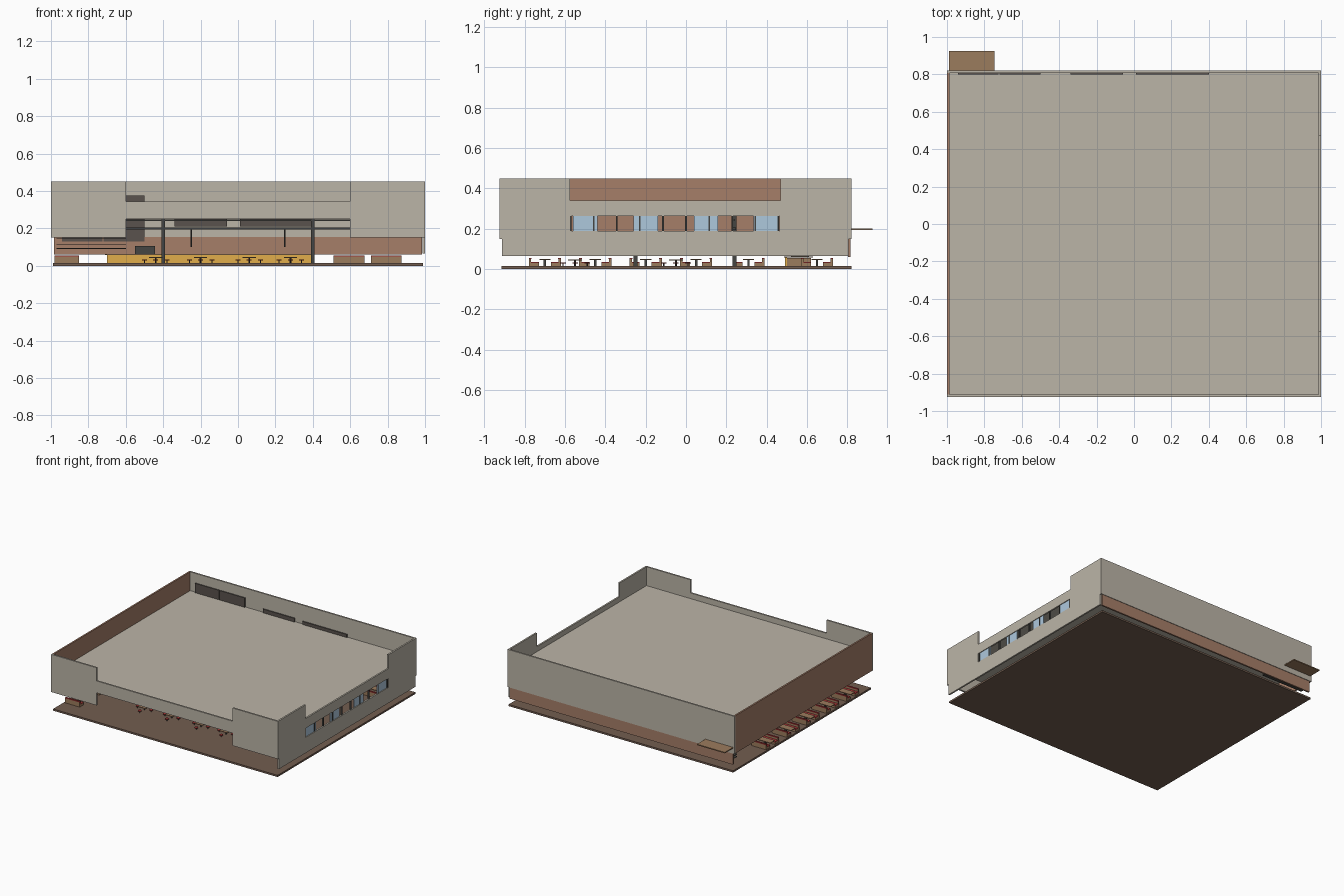
import bpy, bmesh, math
from mathutils import Vector

if "Cube" in bpy.data.objects:
    bpy.data.objects.remove(bpy.data.objects["Cube"])

mats = {}
COLORS = {
    "stone": (0.50, 0.46, 0.39, 1), "brick": (0.38, 0.21, 0.14, 1),
    "floor": (0.17, 0.11, 0.08, 1), "dark": (0.06, 0.06, 0.055, 1),
    "wood": (0.33, 0.20, 0.11, 1), "amber": (0.75, 0.42, 0.07, 1),
    "red": (0.40, 0.04, 0.04, 1), "glass": (0.42, 0.58, 0.72, 1),
    "menu": (0.10, 0.085, 0.075, 1),
}


def mat(name):
    if name not in mats:
        m = bpy.data.materials.new(name)
        m.diffuse_color = COLORS[name]
        m.use_nodes = True
        m.node_tree.nodes["Principled BSDF"].inputs["Base Color"].default_value = m.diffuse_color
        mats[name] = m
    return mats[name]


def finish(name, bm, color):
    bmesh.ops.recalc_face_normals(bm, faces=bm.faces)
    me = bpy.data.meshes.new(name)
    bm.to_mesh(me)
    bm.free()
    ob = bpy.data.objects.new(name, me)
    bpy.context.collection.objects.link(ob)
    if color:
        me.materials.append(mat(color))
    return ob


def box(name, x, y, z, color):
    """Box from (min, max) ranges."""
    bm = bmesh.new()
    bmesh.ops.create_cube(bm, size=1)
    for v in bm.verts:
        for i, (a, b) in enumerate((x, y, z)):
            v.co[i] = (a + b) / 2 + v.co[i] * (b - a)
    return finish(name, bm, color)


def panel(name, outline, origin, direction, color):
    """Upright wall: outline in (u, z), extruded along direction."""
    bm = bmesh.new()
    along_x = abs(direction[1]) > 0
    pts = [((u, origin, z) if along_x else (origin, u, z)) for u, z in outline]
    f = bm.faces.new([bm.verts.new(p) for p in pts])
    ext = bmesh.ops.extrude_face_region(bm, geom=[f])
    bmesh.ops.translate(bm, vec=Vector(direction),
                        verts=[e for e in ext["geom"] if isinstance(e, bmesh.types.BMVert)])
    return finish(name, bm, color)


def cylinder(name, x, y, z0, z1, r, color, sides=12):
    bm = bmesh.new()
    bmesh.ops.create_cone(bm, cap_ends=True, segments=sides, radius1=r, radius2=r, depth=z1 - z0)
    bmesh.ops.translate(bm, verts=bm.verts, vec=(x, y, (z0 + z1) / 2))
    return finish(name, bm, color)


T = 0.013                      # wall thickness
F, B = -0.925, 0.82            # front and back faces
FL = 0.014                     # floor level

# Floor slab and roof deck
box("floor_slab", (-0.99, 0.99), (F + 0.01, B), (0, FL), "floor")
box("roof_deck", (-1 + T, 1 - T), (F + T, B - T), (0.288, 0.30), "stone")

# Front wall with raised corners and a wide opening
panel("front_wall", [(-1, .15), (-.6, .15), (-.6, .25), (.6, .25), (.6, .15), (1, .15),
                     (1, .45), (.6, .45), (.6, .345), (-.6, .345), (-.6, .45), (-1, .45)],
      F, (0, T, 0), "stone")

# Right wall with notched parapet and a window band
right = panel("right_wall", [(F + T, .065), (B - T, .065), (B - T, .45), (.47, .45),
                             (.47, .34), (-.575, .34), (-.575, .45), (F + T, .45)],
              1 - T, (T, 0, 0), "stone")
cutter = box("window_cutter", (0.9, 1.1), (-.575, .465), (.19, .262), None)
cutter.hide_render = True
cutter.hide_viewport = True
cut = right.modifiers.new("window_opening", 'BOOLEAN')
cut.object = cutter
cut.operation = 'DIFFERENCE'
cut.solver = 'EXACT'

# Left and back walls, brick band at the back
box("left_wall", (-1, -1 + T), (F + T, B - T), (.15, .45), "brick")
box("back_wall", (-1, 1), (B - T, B), (.15, .45), "stone")
box("back_brick_band", (-0.985, 0.985), (B - T - 0.004, B - 0.004), (.06, .155), "brick")

# Window band: glass panes and mullions
for i, y in enumerate((-.56, -.26, .04, .335)):
    box(f"window_pane_{i}", (.989, .994), (y, y + .12), (.19, .262), "glass")
for i in range(10):
    y = -.572 + i * 1.03 / 9
    box(f"window_mullion_{i}", (.986, .998), (y - .004, y + .004), (.19, .262), "dark")

# Rear canopy
box("rear_canopy", (-.99, -.745), (B, .925), (.193, .201), "wood")

# Dark panels along the back wall, rising past the roof
for i, (x0, x1, z0, z1) in enumerate(((-.94, -.725, .13, .375), (-.72, -.5, .13, .375),
                                      (-.34, -.06, .21, .33), (.01, .40, .21, .325))):
    box(f"back_panel_{i}", (x0, x1), (.798, .806), (z0, z1), "menu")

# Columns and ceiling beams
for i, y in enumerate((-.25, .24)):
    for sx in (-1, 1):
        box(f"column_{i}_{sx}", (sx * .4 - .01, sx * .4 + .01), (y - .01, y + .01), (FL, .288), "dark")
    box(f"beam_{i}", (-.6, .6), (y - .008, y + .008), (.193, .205), "dark")
    box(f"upper_rail_{i}", (-.6, .6), (y - .004, y + .004), (.24, .247), "dark")

# Pendant lamps
for sx in (-1, 1):
    for y in (-.25, .24):
        cylinder("pendant_lamp", sx * .25, y, .10, .193, .004, "dark", 8)

# Service counter with oven and shelves
box("counter", (-.7, .39), (.50, .62), (FL, .055), "wood")
box("counter_front", (-.7, .39), (.49, .50), (FL, .058), "amber")
box("counter_top", (-.71, .40), (.485, .63), (.058, .062), "wood")
box("oven", (-.55, -.445), (.52, .61), (.062, .107), "dark")
for z in (.09, .11, .142):
    box("wall_shelf", (-.97, -.6), (.74, .797), (z, z + .005), "dark")


def booth(x0, x1, yc, w):
    """Two facing benches with a table between, set against a wall."""
    h = w / 2
    for s in (-1, 1):
        ya, yb = sorted((yc + s * h, yc + s * (h - .012)))
        box("booth_back", (x0, x1), (ya, yb), (FL, .05), "wood")
        ya, yb = sorted((yc + s * (h - .012), yc + s * (h - .05)))
        box("booth_bench", (x0, x1), (ya, yb), (FL, .03), "wood")
        box("booth_cushion", (x0, x1), (ya, yb), (.03, .036), "red")
        ya, yb = sorted((yc + s * h, yc + s * (h - .014)))
        box("booth_trim", (x0, x1), (ya, yb), (.05, .056), "red")
    box("booth_table", (x0, x1 - .01), (yc - .028, yc + .028), (.044, .049), "wood")
    box("booth_table_leg", ((x0 + x1) / 2 - .006, (x0 + x1) / 2 + .006),
        (yc - .006, yc + .006), (FL, .044), "dark")


# Booths along the left side, two at the rear right
for y in (-.70, -.45, -.20, .05, .31):
    booth(-.98, -.85, y, .16)
for x in (.51, .71):
    booth(x, x + .165, .65, .16)

# Dining tables with stools
for x in (-.44, -.2, .06, .28):
    for y in (-.55, -.05):
        box("table_top", (x - .035, x + .035), (y - .035, y + .035), (.042, .047), "wood")
        cylinder("table_leg", x, y, FL, .042, .005, "dark", 8)
        for k in range(4):
            a = k * math.pi / 2
            cx, cy = x + .06 * math.cos(a), y + .06 * math.sin(a)
            cylinder("stool_leg", cx, cy, FL, .028, .003, "dark", 6)
            cylinder("stool_seat", cx, cy, .028, .033, .014, "red", 10)
